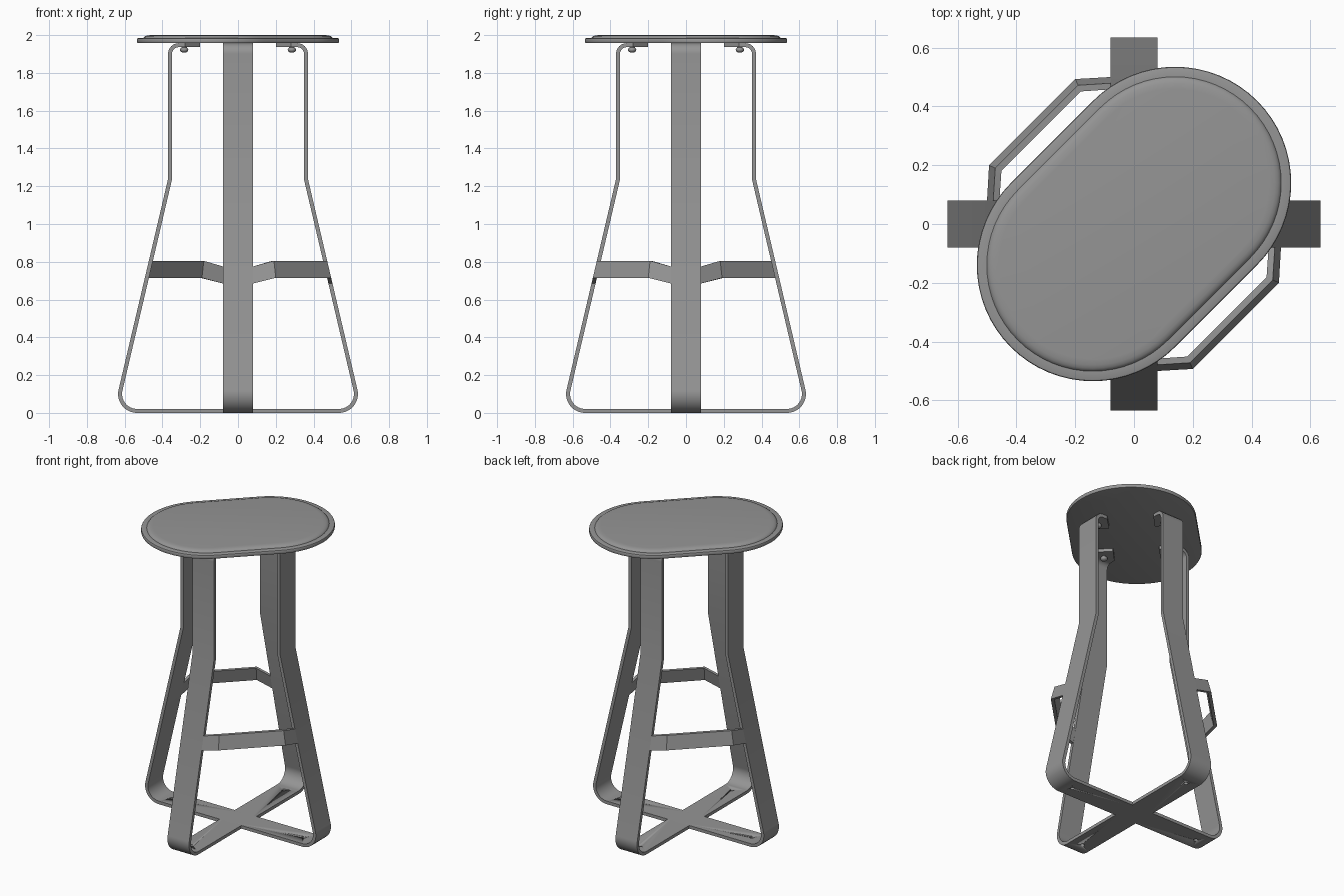
import bpy, bmesh
from math import pi, cos, sin
from mathutils import Vector, Matrix

if "Cube" in bpy.data.objects:
    bpy.data.objects.remove(bpy.data.objects["Cube"])

grey = bpy.data.materials.new("grey_metal")
grey.use_nodes = True
grey.diffuse_color = (0.3, 0.3, 0.3, 1)
grey.node_tree.nodes["Principled BSDF"].inputs["Base Color"].default_value = (0.3, 0.3, 0.3, 1)


def finish(bm, name, turn=0.0):
    bmesh.ops.recalc_face_normals(bm, faces=bm.faces)
    bm.transform(Matrix.Rotation(turn, 4, "Z"))
    mesh = bpy.data.meshes.new(name)
    bm.to_mesh(mesh)
    bm.free()
    mesh.materials.append(grey)
    ob = bpy.data.objects.new(name, mesh)
    bpy.context.collection.objects.link(ob)
    bpy.ops.object.select_all(action="DESELECT")
    ob.select_set(True)
    bpy.context.view_layer.objects.active = ob
    bpy.ops.object.shade_smooth_by_angle(angle=pi / 6)
    return ob


def loft(rings):
    """Skin a row of equal closed rings and cap both ends."""
    bm = bmesh.new()
    rows = [[bm.verts.new(p) for p in ring] for ring in rings]
    n = len(rows[0])
    for a, b in zip(rows, rows[1:]):
        for i in range(n):
            j = (i + 1) % n
            bm.faces.new((a[i], a[j], b[j], b[i]))
    bm.faces.new(rows[0])
    bm.faces.new(rows[-1])
    return bm


# Seat: an oval on the diagonal with a thin lip and a raised, rounded pad
def oval(inset, z, half=0.198, radius=0.395, steps=32):
    ring = []
    for side in (0, 1):
        for k in range(steps + 1):
            a = side * pi - pi / 2 + pi * k / steps
            ring.append(((1 - 2 * side) * half + (radius - inset) * cos(a),
                         (radius - inset) * sin(a), z))
    return ring


seat_profile = [(0.008, 1.957), (0.002, 1.959), (0, 1.964), (0, 1.978), (0.002, 1.982),
                (0.007, 1.984), (0.034, 1.984), (0.037, 1.989), (0.044, 1.994),
                (0.055, 1.998), (0.075, 2.0)]
finish(loft([oval(*p) for p in seat_profile]), "seat", pi / 4)

# Leg frames: a flat strip bent from one mounting tab, across the floor, to the other
T, HALF = 0.021, 0.08
TOP = 1.957
path = [(Vector(p), r) for p, r in (
    ((0.2, TOP), 0), ((0.28, TOP), 0), ((0.37, TOP), 0.055),
    ((0.37, 1.24), 0), ((0.661, 0), 0.1), ((0, 0), 0))]


def right_of(a, b):
    d = (b - a).normalized()
    return Vector((d.y, -d.x))


def strip_stations():
    """Pairs of outer and inner points along one half of the strip."""
    out = []
    for i, (p, r) in enumerate(path):
        n1 = right_of(path[max(i - 1, 0)][0], path[max(i, 1)][0])
        last = len(path) - 1
        n2 = right_of(path[min(i, last - 1)][0], path[min(i + 1, last)][0])
        miter = (n1 + n2) / (1 + n1.dot(n2))
        if r == 0:
            out.append((p, p + miter * T))
            continue
        centre = p + miter * r
        for k in range(13):
            d = -n1.lerp(n2, k / 12).normalized()
            out.append((centre + d * r, centre + d * (r - T)))
    return out


def strip_rings():
    half = []
    for i, (o, n) in enumerate(strip_stations()):
        w = 0.003 if i == 0 else HALF      # tabs taper to a point
        half.append([(o.x, -w, o.y), (o.x, w, o.y), (n.x, w, n.y), (n.x, -w, n.y)])
    other = [[(-x, y, z) for x, y, z in ring] for ring in half[-2::-1]]
    return half + other


def cut_holes(ob, turn):
    bm = bmesh.new()
    for s in (-1, 1):
        bmesh.ops.create_cone(bm, cap_ends=True, segments=16, radius1=0.013, radius2=0.013,
                              depth=0.2, matrix=Matrix.Translation((s * 0.49, 0, 0)))
    cutter = finish(bm, "hole_cutter", turn)
    mod = ob.modifiers.new("holes", "BOOLEAN")
    mod.operation, mod.object, mod.solver = "DIFFERENCE", cutter, "EXACT"
    bpy.context.view_layer.objects.active = ob
    bpy.ops.object.modifier_apply(modifier=mod.name)
    bpy.data.objects.remove(cutter)


for name, turn in (("side_leg_frame", 0), ("front_back_leg_frame", pi / 2)):
    cut_holes(finish(loft(strip_rings()), name, turn), turn)

# Mounting bolts under the tabs
for k, side in enumerate(("left", "back", "right", "front")):
    bm = bmesh.new()
    bmesh.ops.create_cone(bm, cap_ends=True, segments=20, radius1=0.014, radius2=0.014,
                          depth=0.02, matrix=Matrix.Translation((0.285, 0, 1.93)))
    bmesh.ops.create_uvsphere(bm, u_segments=20, v_segments=10, radius=0.022,
                              matrix=Matrix.Translation((0.285, 0, 1.922))
                              @ Matrix.Diagonal((1, 1, 0.7, 1)))
    finish(bm, side + "_bolt", k * pi / 2)


# Footrests: folded strips joining neighbouring legs, flush with their slope
def leg_out(z):
    return 0.37 + (1.24 - z) * 0.2347


def footrest_rings():
    near = []
    for x_low, x_high, low, high, shift in ((0.079, 0.079, 0.685, 0.775, 0),
                                            (0.2, 0.19, 0.715, 0.805, 0.009)):
        near.append([(-x_low, leg_out(low), low),
                     (-x_high, leg_out(high), high),
                     (-x_high + shift, leg_out(high) - T, high),
                     (-x_low + shift, leg_out(low) - T, low)])
    far = [[(-y, -x, z) for x, y, z in ring] for ring in reversed(near)]
    return near + far


for name, turn in (("back_footrest", 0), ("front_footrest", pi)):
    finish(loft(footrest_rings()), name, turn)
